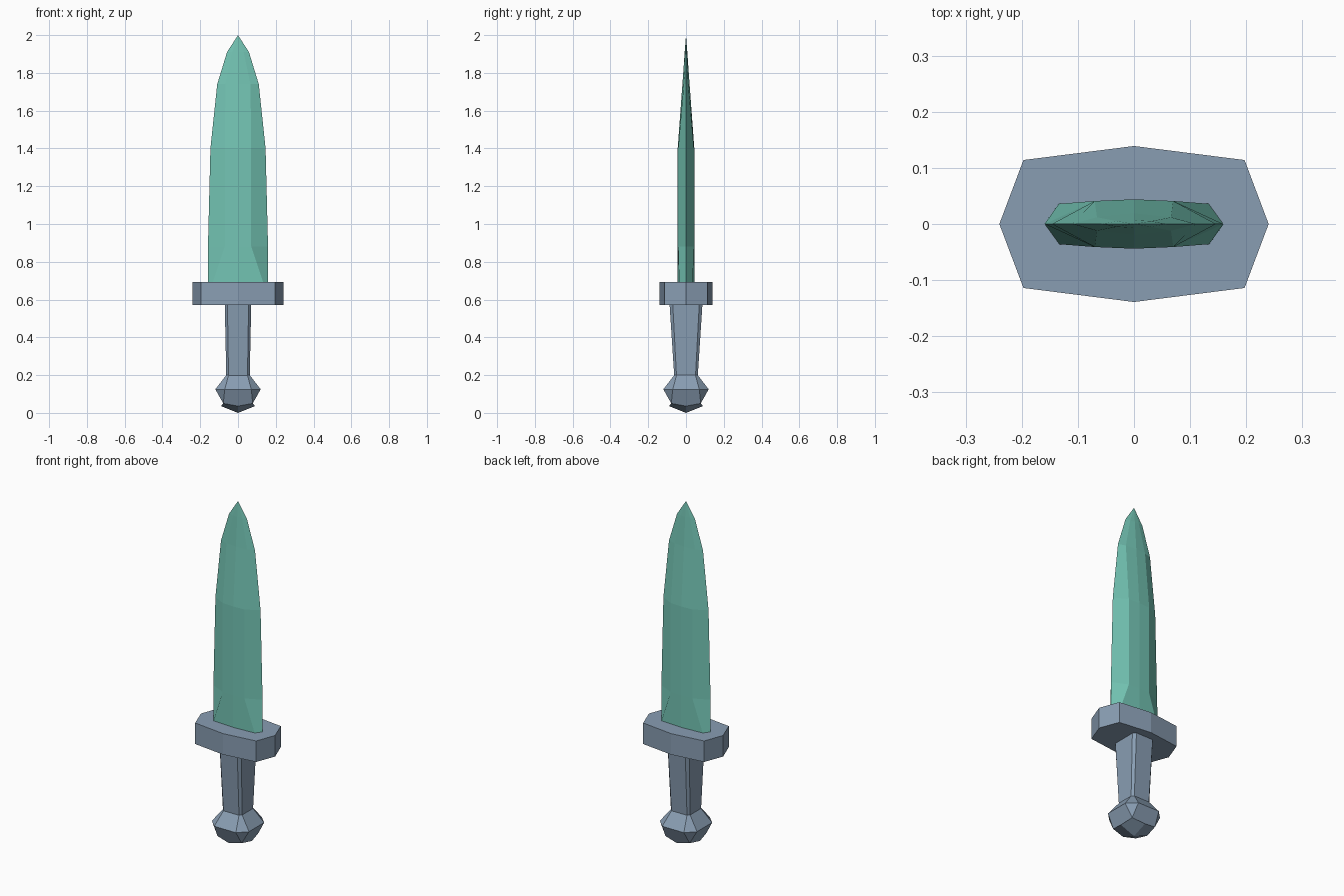
import bpy, bmesh

if "Cube" in bpy.data.objects:
    bpy.data.objects.remove(bpy.data.objects["Cube"])


def material(name, rgb):
    m = bpy.data.materials.new(name)
    m.diffuse_color = (*rgb, 1)
    m.use_nodes = True
    m.node_tree.nodes["Principled BSDF"].inputs["Base Color"].default_value = m.diffuse_color
    return m


teal = material("teal blade", (0.175, 0.56, 0.46))
slate = material("slate metal", (0.25, 0.34, 0.45))


def mesh_object(name, bm, mat):
    bmesh.ops.recalc_face_normals(bm, faces=bm.faces)
    me = bpy.data.meshes.new(name)
    bm.to_mesh(me)
    bm.free()
    me.materials.append(mat)
    ob = bpy.data.objects.new(name, me)
    bpy.context.collection.objects.link(ob)


def skin(bm, rings):
    """Bridge successive rings of equal length and return their vertices."""
    vs = [[bm.verts.new(p) for p in r] for r in rings]
    for a, b in zip(vs, vs[1:]):
        n = len(a)
        for i in range(n):
            j = (i + 1) % n
            bm.faces.new((a[i], a[j], b[j], b[i]))
    return vs


def hex_ring(w, r, t, c, z):
    """Side points at w, ridge corners at (r, t), centre ridge at c."""
    return [(w, 0, z), (r, t, z), (0, c, z), (-r, t, z),
            (-w, 0, z), (-r, -t, z), (0, -c, z), (r, -t, z)]


def chamfer_ring(xi, xo, yi, yo, z):
    """Rectangle xo by yo with corners cut back to xi and yi."""
    return [(xo, -yi, z), (xo, yi, z), (xi, yo, z), (-xi, yo, z),
            (-xo, yi, z), (-xo, -yi, z), (-xi, -yo, z), (xi, -yo, z)]


# Blade: bevelled section tapering to a point
bm = bmesh.new()
rings = skin(bm, [
    hex_ring(0.16, 0.134, 0.036, 0.044, 0.69),
    hex_ring(0.159, 0.07, 0.041, 0.044, 0.88),
    hex_ring(0.146, 0.07, 0.041, 0.044, 1.40),
    hex_ring(0.11, 0.066, 0.012, 0.019, 1.74),
    hex_ring(0.058, 0.03, 0.005, 0.007, 1.91)])
bm.faces.new(rings[0])
tip = bm.verts.new((0, 0, 2.0))
for i in range(8):
    bm.faces.new((rings[-1][i], rings[-1][(i + 1) % 8], tip))
mesh_object("blade", bm, teal)

# Guard: eight-sided block
bm = bmesh.new()
rings = skin(bm, [hex_ring(0.24, 0.197, 0.114, 0.139, z) for z in (0.57, 0.693)])
bm.faces.new(rings[0])
bm.faces.new(rings[-1])
mesh_object("guard", bm, slate)

# Grip: chamfered bar that widens towards the guard
bm = bmesh.new()
rings = skin(bm, [chamfer_ring(0.05, 0.062, 0.05, 0.062, 0.19),
                  chamfer_ring(0.056, 0.07, 0.07, 0.087, 0.575)])
bm.faces.new(rings[0])
bm.faces.new(rings[-1])
mesh_object("grip", bm, slate)

# Pommel: faceted knob with triangular corners and a four-sided bottom
bm = bmesh.new()
top, mid = skin(bm, [chamfer_ring(0.05, 0.062, 0.05, 0.062, 0.20),
                     chamfer_ring(0.07, 0.12, 0.07, 0.12, 0.125)])
bm.faces.new(top)
pole = bm.verts.new((0, 0, 0))
a, d = 0.09, 0.078
sides = [bm.verts.new((x, y, 0.036)) for x, y in ((a, 0), (0, a), (-a, 0), (0, -a))]
corners = [bm.verts.new((x, y, 0.05)) for x, y in ((d, d), (-d, d), (-d, -d), (d, -d))]
for i in range(4):
    j = (i + 1) % 4
    bm.faces.new((mid[2 * i], mid[2 * i + 1], corners[i], sides[i], corners[i - 1]))
    bm.faces.new((mid[2 * i + 1], mid[2 * j], corners[i]))
    bm.faces.new((pole, sides[i], corners[i], sides[j]))
mesh_object("pommel", bm, slate)
